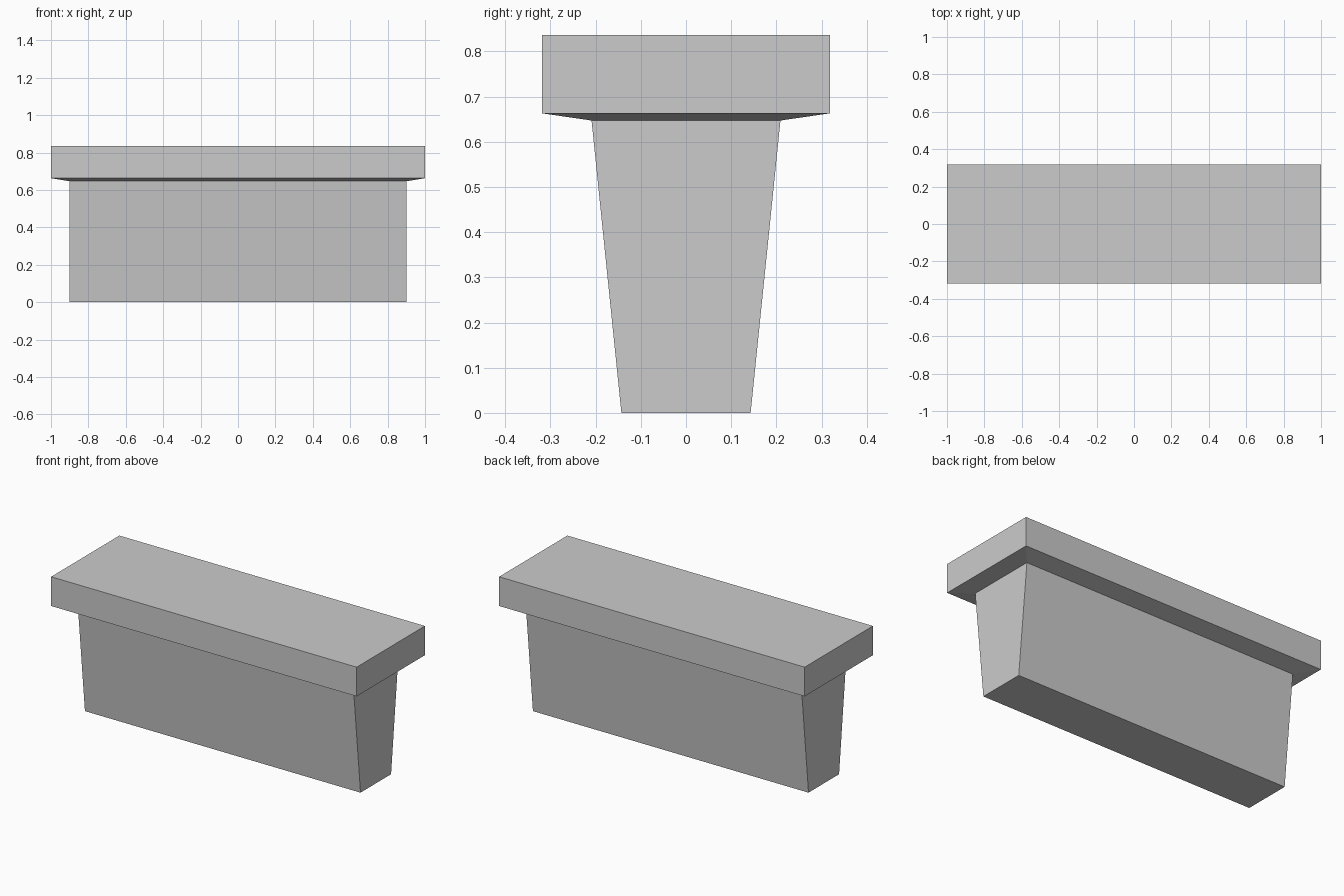
import bpy
import bmesh

cube = bpy.data.objects.get("Cube")
if cube:
    bpy.data.objects.remove(cube, do_unlink=True)

# Single plain grey finish
grey = bpy.data.materials.new("light_grey")
grey.use_nodes = True
colour = (0.6, 0.6, 0.6, 1.0)
grey.diffuse_color = colour
grey.node_tree.nodes["Principled BSDF"].inputs["Base Color"].default_value = colour


def loft(name, sections, close_bottom, close_top):
    """Join rectangles given as (half width, half depth, height), bottom to top."""
    bm = bmesh.new()
    corners = ((-1, -1), (1, -1), (1, 1), (-1, 1))
    rings = [[bm.verts.new((sx * w, sy * d, z)) for sx, sy in corners]
             for w, d, z in sections]
    for low, high in zip(rings, rings[1:]):
        for i in range(4):
            j = (i + 1) % 4
            bm.faces.new((low[i], low[j], high[j], high[i]))
    if close_bottom:
        bm.faces.new(rings[0][::-1])
    if close_top:
        bm.faces.new(rings[-1])
    mesh = bpy.data.meshes.new(name)
    bm.to_mesh(mesh)
    bm.free()
    mesh.materials.append(grey)
    obj = bpy.data.objects.new(name, mesh)
    bpy.context.collection.objects.link(obj)
    return obj


# The body and the slab meet at the neck, left open inside
neck = (0.902, 0.209, 0.647)

# Body tapering towards the ground from front and back
loft("tapered_body", [(0.902, 0.143, 0), neck], True, False)

# Overhanging slab with a shallow sloped underside
loft("top_slab", [neck, (1, 0.319, 0.663), (1, 0.319, 0.836)], False, True)
